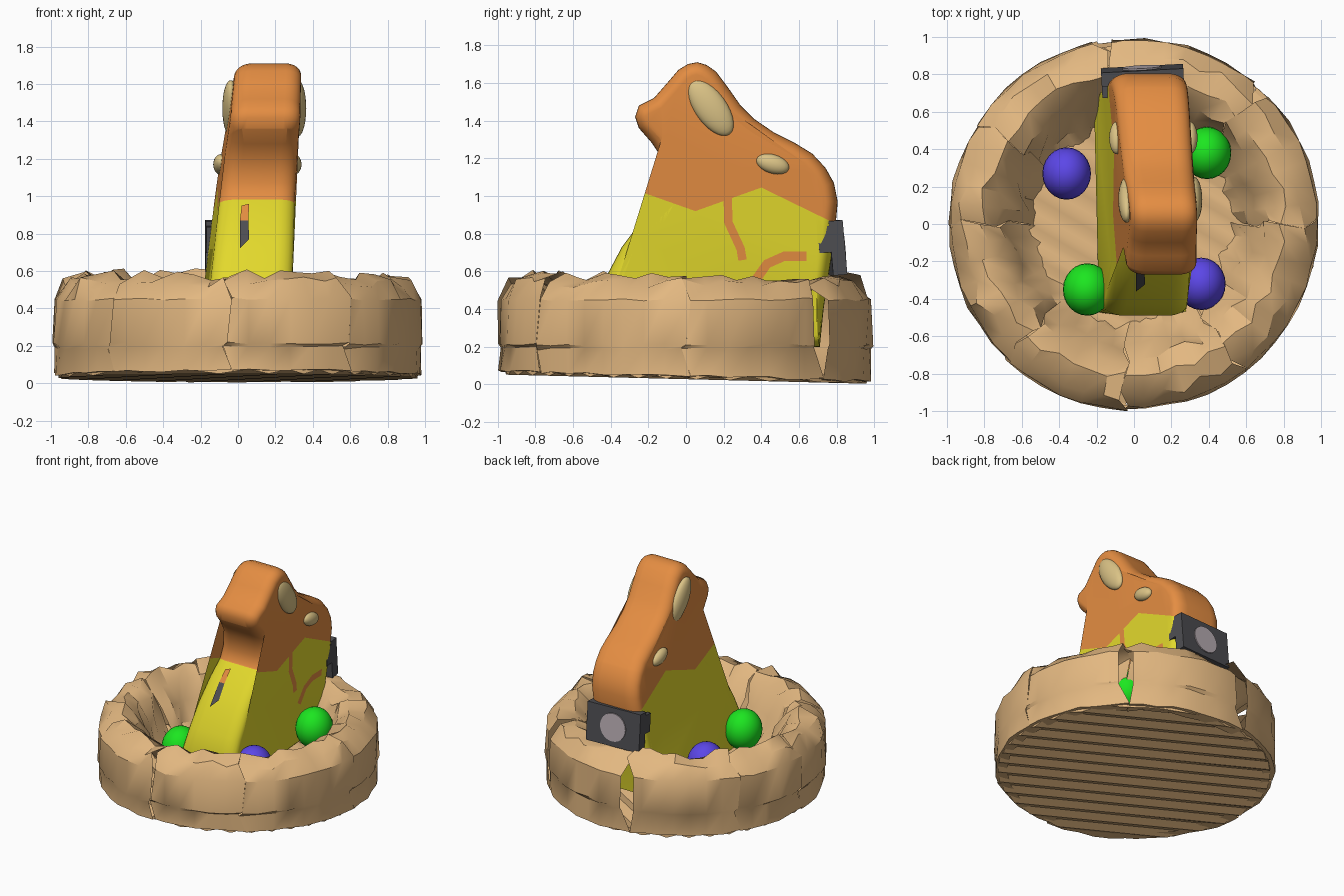
import bpy, bmesh, math, random
from mathutils import Vector, Matrix

random.seed(7)
if "Cube" in bpy.data.objects:
    bpy.data.objects.remove(bpy.data.objects["Cube"])


def material(name, rgb):
    lin = [(c / 255 / 12.92 if c < 11 else ((c / 255 + 0.055) / 1.055) ** 2.4) for c in rgb]
    m = bpy.data.materials.new(name)
    m.use_nodes = True
    m.diffuse_color = (*lin, 1)
    m.node_tree.nodes["Principled BSDF"].inputs["Base Color"].default_value = (*lin, 1)
    return m


STRAW = material("straw tan", (227, 184, 129))
ORANGE = material("caramel orange", (228, 141, 66))
YELLOW = material("wrapper yellow", (227, 217, 44))
CREAM = material("ear cream", (219, 195, 134))
GREEN = material("egg green", (28, 230, 32))
BLUE = material("egg blue", (92, 71, 232))
DARK = material("box charcoal", (78, 78, 82))
GREY = material("disc grey", (186, 175, 181))


def finish(name, bm, mats, angle=None):
    me = bpy.data.meshes.new(name)
    bm.to_mesh(me)
    bm.free()
    for m in mats:
        me.materials.append(m)
    ob = bpy.data.objects.new(name, me)
    bpy.context.collection.objects.link(ob)
    if angle:
        bpy.ops.object.select_all(action='DESELECT')
        ob.select_set(True)
        bpy.context.view_layer.objects.active = ob
        bpy.ops.object.shade_smooth_by_angle(angle=math.radians(angle))


def ellipsoid(name, loc, size, mat, tilt=0.0):
    bm = bmesh.new()
    bmesh.ops.create_uvsphere(bm, u_segments=24, v_segments=14, radius=1)
    bm.transform(Matrix.Translation(loc) @ Matrix.Rotation(tilt, 4, 'X') @ Matrix.Diagonal((*size, 1)))
    finish(name, bm, [mat], 60)


# Rugged nest: a turned wall, broken into shards that have slipped a little
WALL = [(0.9, 0.05), (0.985, 0.055), (0.982, 0.2), (0.995, 0.22), (0.985, 0.46), (0.92, 0.55),
        (0.81, 0.585), (0.72, 0.52), (0.65, 0.39), (0.58, 0.25), (0.51, 0.17)]
STEPS = 54
BREAKS = [0, 7, 15, 22, 27, 34, 40, 46, 54]
OPEN_BREAKS = (7, 15)


def nest_shard(number, first, last):
    bm = bmesh.new()
    slip = random.uniform(-0.01, 0.01)
    lift = random.uniform(-0.012, 0.012)
    rows = []
    for step in range(first, last + 1):
        row = []
        for k, (r, z) in enumerate(WALL):
            shift = 0.25 * math.sin(k * 2.1) if step in (first, last) else 0
            if step in OPEN_BREAKS and k in (2, 3, 4):
                shift = 0.45 if step == first else -0.45
            a = math.tau * (step + shift) / STEPS
            rough = 0.008 if k < 5 else 0.03
            r2 = min(r + slip + random.uniform(-rough, rough), 1.0)
            z2 = z + lift + random.uniform(-rough, rough)
            z2 -= 0.025 * math.sin(a) * (k < 2)
            row.append(bm.verts.new((r2 * math.cos(a), r2 * math.sin(a), z2)))
        rows.append(row)
    for a, b in zip(rows, rows[1:]):
        for k in range(len(WALL) - 1):
            bm.faces.new((a[k], b[k], b[k + 1], a[k + 1]))
    finish(f"nest_wall_{number}", bm, [STRAW], 32)


for n, (first, last) in enumerate(zip(BREAKS, BREAKS[1:]), 1):
    nest_shard(n, first, last)


# Nest floor and corrugated underside, grooves running diagonally
def disc(name, radius, height, thick, tilt, ripple):
    bm = bmesh.new()
    bmesh.ops.create_cone(bm, cap_ends=True, segments=54, radius1=radius, radius2=radius, depth=thick)
    across = Vector((0.5, 0.866, 0))
    for i in range(-27, 28):
        bmesh.ops.bisect_plane(bm, geom=bm.verts[:] + bm.edges[:] + bm.faces[:],
                               plane_co=across * i * 0.035, plane_no=across)
    for v in bm.verts:
        v.co.z += height - tilt * v.co.y + ripple * math.sin(v.co.dot(across) * math.tau / 0.14)
    finish(name, bm, [STRAW], 30)


disc("nest_floor", 0.62, 0.17, 0.04, 0.0, 0.006)
disc("nest_base", 0.96, 0.05, 0.02, 0.025, 0.012)

# Rabbit body: side outline with rounded edges, leaning towards +x
OUTLINE = [(-0.48, 0.14), (-0.49, 0.4), (-0.43, 0.56), (-0.34, 0.73), (-0.22, 0.89), (-0.12, 0.99),
           (-0.1, 1.07), (-0.12, 1.19), (-0.18, 1.28), (-0.25, 1.36), (-0.27, 1.42), (-0.25, 1.48),
           (-0.17, 1.52), (-0.1, 1.6), (-0.04, 1.67), (0.01, 1.7), (0.06, 1.71), (0.11, 1.695),
           (0.16, 1.66), (0.22, 1.58), (0.29, 1.48), (0.36, 1.41), (0.47, 1.335), (0.58, 1.28),
           (0.67, 1.225), (0.74, 1.15), (0.785, 1.07), (0.805, 0.97), (0.79, 0.8), (0.76, 0.6),
           (0.73, 0.4), (0.71, 0.2)]
HALF, ROUND, DEPTH = 0.23, 0.065, 0.11


def lean(x, y, z):
    return Vector((0.075 + 0.09 * (z - 0.7) - 0.03 * y + x * (1.04 - 0.16 * z), y, z))


def inset(points, d):
    out = []
    for i, p in enumerate(points):
        t = (Vector(points[(i + 1) % len(points)]) - Vector(points[i - 1])).normalized()
        out.append(Vector(p) + Vector((t.y, -t.x)) * d)
    return out


# Zigzag edge of the wrapper, as (y, z)
EDGE = [(-0.12, 0.98), (0.05, 0.92), (0.4, 1.045), (0.8, 0.85)]


def edge_height(y):
    for (y0, z0), (y1, z1) in zip(EDGE, EDGE[1:]):
        if y < y1 or y1 == EDGE[-1][0]:
            return z0 + (z1 - z0) * (y - y0) / (y1 - y0)


bm = bmesh.new()
arc = [math.radians(15 * i) for i in range(7)]
layers = [(-(HALF - DEPTH + DEPTH * math.cos(a)), ROUND * (1 - math.sin(a))) for a in arc]
layers += [(-x, d) for x, d in reversed(layers)]
rings = [[bm.verts.new((x, *p)) for p in inset(OUTLINE, d)] for x, d in layers]
count = len(OUTLINE)
for a, b in zip(rings, rings[1:]):
    for i in range(count):
        j = (i + 1) % count
        bm.faces.new((a[i], a[j], b[j], b[i]))
caps = [bm.faces.new(rings[0]), bm.faces.new(rings[-1])]
bmesh.ops.triangulate(bm, faces=caps)
for (y0, z0), (y1, z1) in zip(EDGE, EDGE[1:]):
    bmesh.ops.bisect_plane(bm, geom=bm.verts[:] + bm.edges[:] + bm.faces[:],
                           plane_co=(0, y0, z0), plane_no=(0, z0 - z1, y1 - y0))
for f in bm.faces:
    c = f.calc_center_median()
    f.material_index = 1 if c.z < edge_height(c.y) else 0
for v in bm.verts:
    v.co = lean(*v.co)
bmesh.ops.recalc_face_normals(bm, faces=bm.faces)
finish("rabbit_body", bm, [ORANGE, YELLOW], 50)


# Cracks: narrow plates lying on the flank and the chest
def crack(name, points, width, mat):
    bm = bmesh.new()
    pairs = []
    for i, p in enumerate(points):
        t = Vector(points[min(i + 1, len(points) - 1)]) - Vector(points[max(i - 1, 0)])
        n = Vector((-t.y, t.x)).normalized() * width / 2
        pairs.append([bm.verts.new(lean(HALF + 0.004, p[0] + s * n.x, p[1] + s * n.y)) for s in (1, -1)])
    for a, b in zip(pairs, pairs[1:]):
        bm.faces.new((a[0], a[1], b[1], b[0]))
    bmesh.ops.recalc_face_normals(bm, faces=bm.faces)
    finish(name, bm, [mat])


def chest_crack(name, points, mat):
    bm = bmesh.new()
    bm.faces.new([bm.verts.new((x, -0.237 - 0.78 * (0.88 - z), z)) for x, z in points])
    finish(name, bm, [mat])


crack("long_crack", [(0.22, 1.04), (0.225, 0.86), (0.29, 0.72), (0.3, 0.66)], 0.045, ORANGE)
crack("low_crack", [(0.36, 0.54), (0.43, 0.64), (0.52, 0.68), (0.64, 0.68)], 0.05, ORANGE)
chest_crack("chest_crack_upper", [(0.01, 0.87), (0.055, 0.87), (0.06, 0.96), (0.02, 0.95)], ORANGE)
chest_crack("chest_crack_lower", [(0.01, 0.72), (0.06, 0.77), (0.055, 0.87), (0.01, 0.87)], DARK)

# Ears and haunch spots on both flanks
for side, word in ((1, "left"), (-1, "right")):
    ellipsoid(f"{word}_ear", lean(side * HALF * 0.97, 0.13, 1.47), (0.045, 0.085, 0.175), CREAM, 0.62)
    ellipsoid(f"{word}_haunch_spot", lean(side * HALF, 0.46, 1.17), (0.04, 0.09, 0.05), CREAM, -0.3)

# Box with a round disc on the back, tipped slightly forward
TIP = (Matrix.Translation((0.045, 0.795, 0.725)) @ Matrix.Rotation(math.radians(3), 4, 'Z')
       @ Matrix.Rotation(math.radians(5), 4, 'X'))


def box(name, centre, size):
    bm = bmesh.new()
    bmesh.ops.create_cube(bm, size=1)
    bm.transform(TIP @ Matrix.Translation(centre) @ Matrix.Diagonal((*size, 1)))
    finish(name, bm, [DARK])


box("back_box", (0, 0, 0), (0.44, 0.075, 0.29))
for side, word in ((1, "left"), (-1, "right")):
    box(f"box_clip_{word}", (side * 0.195, -0.065, 0.05), (0.05, 0.07, 0.14))
bm = bmesh.new()
bmesh.ops.create_cone(bm, cap_ends=True, segments=28, radius1=0.105, radius2=0.105, depth=0.009)
bm.transform(TIP @ Matrix.Translation((0, 0.041, 0)) @ Matrix.Rotation(math.pi / 2, 4, 'X'))
finish("back_disc", bm, [GREY])

# Eggs lying in the nest
for name, x, y, z, mat in (("green_egg_front", -0.25, -0.35, 0.34, GREEN),
                           ("green_egg_back", 0.39, 0.38, 0.38, GREEN),
                           ("blue_egg_front", 0.36, -0.32, 0.34, BLUE),
                           ("blue_egg_back", -0.36, 0.27, 0.35, BLUE)):
    ellipsoid(name, (x, y, z), (0.13, 0.14, 0.15), mat)
